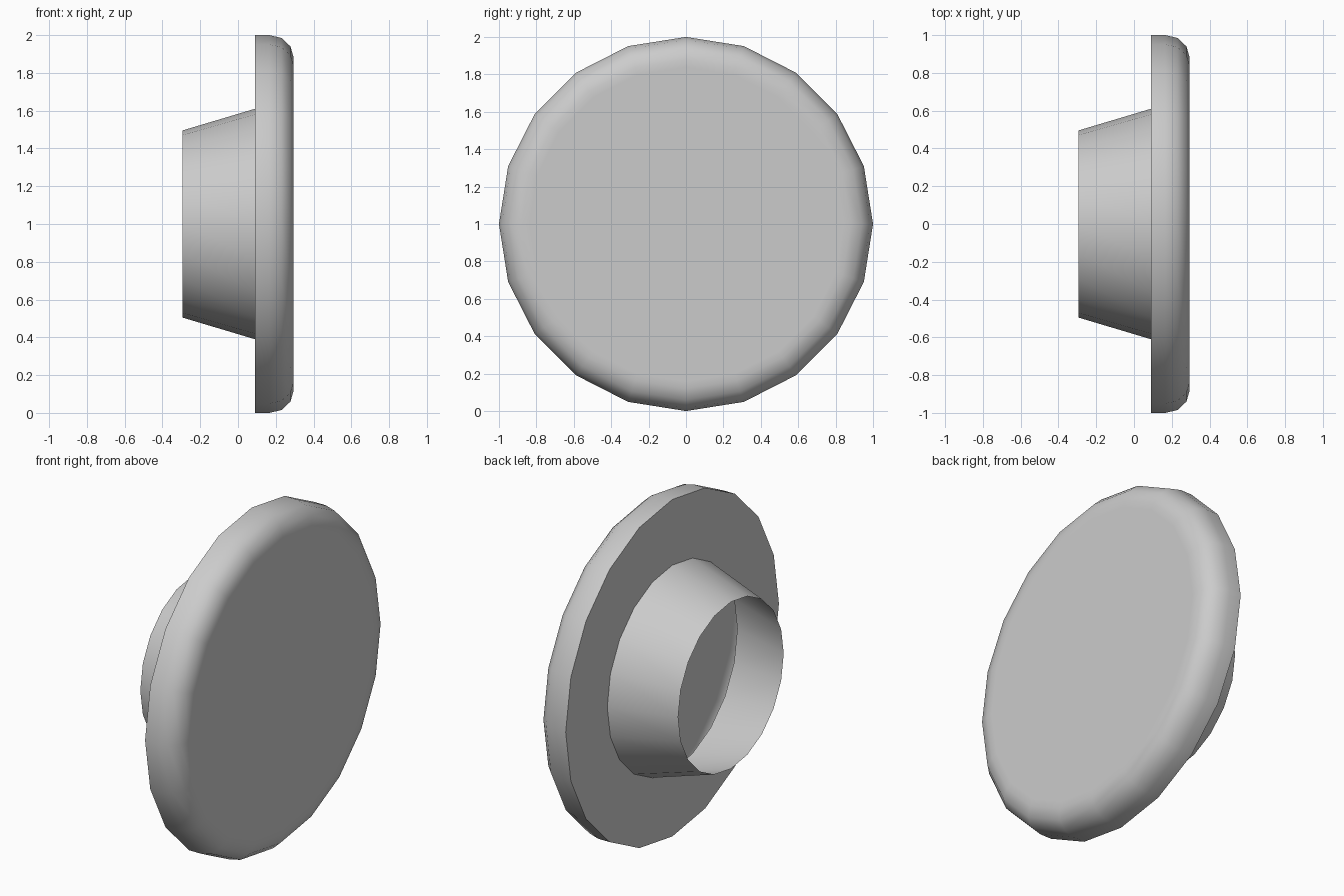
import bpy, bmesh
from math import sin, cos, pi, radians

if "Cube" in bpy.data.objects:
    bpy.data.objects.remove(bpy.data.objects["Cube"])

SIDES = 20


def lathe(name, profile, cap_end=False):
    """Spin an (x, radius) profile around the x axis at height 1."""
    bm = bmesh.new()
    rings = []
    for x, r in profile:
        rings.append([bm.verts.new((x, r * cos(2 * pi * i / SIDES), 1 + r * sin(2 * pi * i / SIDES)))
                      for i in range(SIDES)])
    for a, b in zip(rings, rings[1:]):
        for i in range(SIDES):
            j = (i + 1) % SIDES
            bm.faces.new((a[i], a[j], b[j], b[i]))
    if cap_end:
        bm.faces.new(rings[-1])
    mesh = bpy.data.meshes.new(name)
    bm.to_mesh(mesh)
    bm.free()
    obj = bpy.data.objects.new(name, mesh)
    bpy.context.collection.objects.link(obj)
    bpy.ops.object.select_all(action='DESELECT')
    obj.select_set(True)
    bpy.context.view_layer.objects.active = obj
    bpy.ops.object.shade_smooth_by_angle(angle=radians(50))
    return obj


# Hollow knob in one shell: open flared stem, flat back, rounded rim, flat face
lathe("round_knob", [(-0.295, 0.495), (0.09, 0.61), (0.09, 1.0), (0.165, 1.0),
                     (0.23, 0.985), (0.278, 0.94), (0.295, 0.88), (0.295, 0.84)], cap_end=True)
